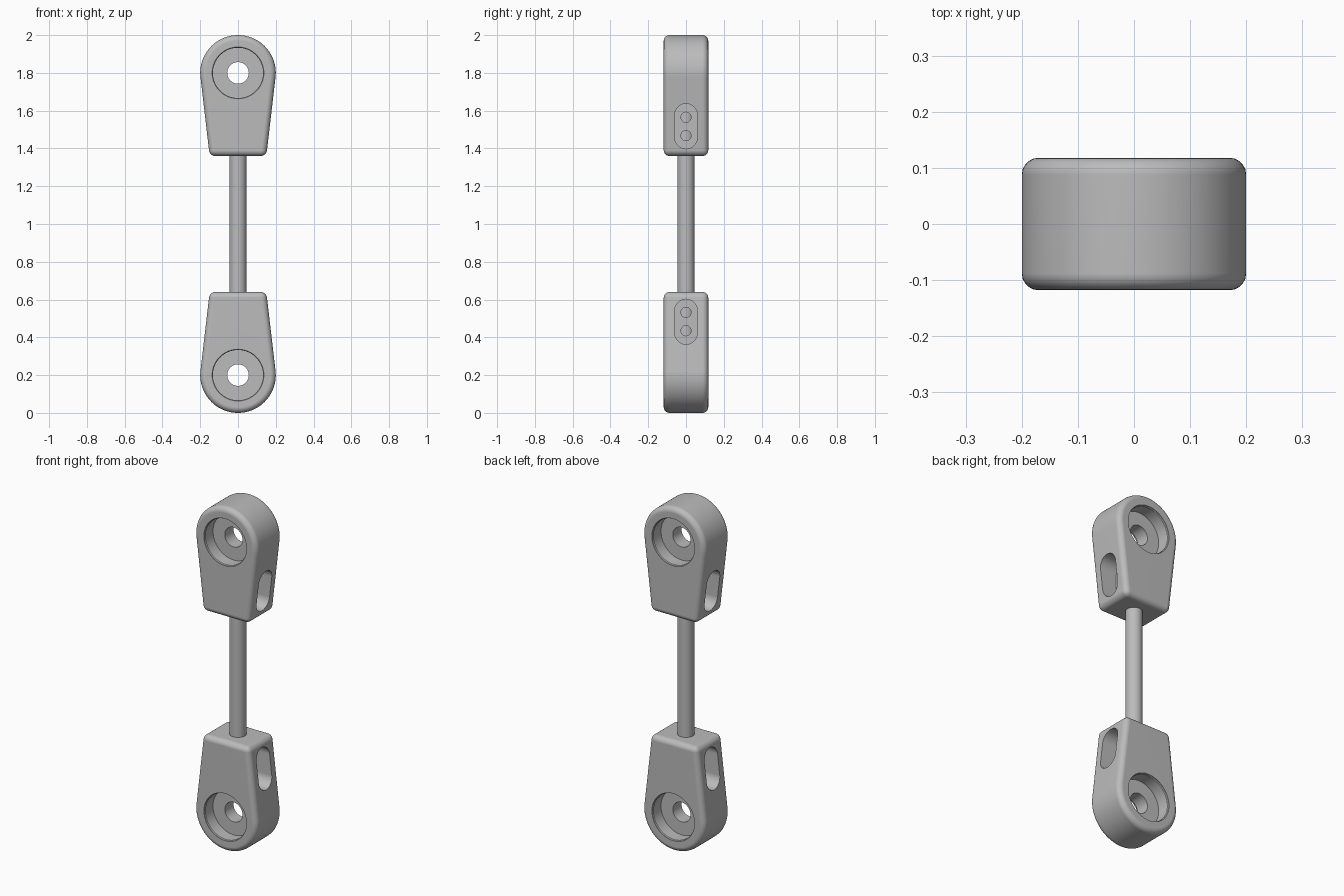
import bpy, bmesh, math
from mathutils import Matrix, Vector

if "Cube" in bpy.data.objects:
    bpy.data.objects.remove(bpy.data.objects["Cube"])

grey = bpy.data.materials.new("plain grey")
grey.diffuse_color = (0.5, 0.5, 0.5, 1)
grey.use_nodes = True
grey.node_tree.nodes["Principled BSDF"].inputs["Base Color"].default_value = grey.diffuse_color


def new_object(name, bm):
    bmesh.ops.recalc_face_normals(bm, faces=bm.faces)
    mesh = bpy.data.meshes.new(name)
    bm.to_mesh(mesh)
    bm.free()
    mesh.materials.append(grey)
    ob = bpy.data.objects.new(name, mesh)
    bpy.context.collection.objects.link(ob)
    return ob


def prism(name, points, offset):
    """Extrude a closed outline of 3D points by an offset vector."""
    bm = bmesh.new()
    face = bm.faces.new([bm.verts.new(p) for p in points])
    ext = bmesh.ops.extrude_face_region(bm, geom=[face])
    verts = [v for v in ext["geom"] if isinstance(v, bmesh.types.BMVert)]
    bmesh.ops.translate(bm, verts=verts, vec=Vector(offset))
    return new_object(name, bm)


def cylinder(name, radius, length, matrix, sides=48):
    bm = bmesh.new()
    bmesh.ops.create_cone(bm, cap_ends=True, segments=sides, radius1=radius,
                          radius2=radius, depth=length, matrix=matrix)
    return new_object(name, bm)


def lathe_y(name, profile, centre_z, sides=64):
    """Revolve (radius, y) pairs around a y-axis line at centre_z."""
    bm = bmesh.new()
    rings = []
    for r, y in profile:
        rings.append([bm.verts.new((r * math.cos(2 * math.pi * i / sides), y,
                                    centre_z + r * math.sin(2 * math.pi * i / sides)))
                      for i in range(sides)])
    for a, b in zip(rings, rings[1:]):
        for i in range(sides):
            j = (i + 1) % sides
            bm.faces.new((a[i], a[j], b[j], b[i]))
    bm.faces.new(rings[0])
    bm.faces.new(rings[-1])
    return new_object(name, bm)


def apply_all(ob):
    bpy.context.view_layer.objects.active = ob
    for m in list(ob.modifiers):
        bpy.ops.object.modifier_apply(modifier=m.name)


def smooth(ob):
    bpy.ops.object.select_all(action='DESELECT')
    ob.select_set(True)
    bpy.context.view_layer.objects.active = ob
    bpy.ops.object.shade_smooth_by_angle(angle=math.radians(30))


# Upper end block: round eye tapering to a flat end
EYE_Z, EYE_R, HALF_T = 1.8, 0.2, 0.118
t = math.radians(6.66)
outline = [(-0.15, -HALF_T, 1.36), (0.15, -HALF_T, 1.36)]
for i in range(49):
    a = -t + (math.pi + 2 * t) * i / 48
    outline.append((EYE_R * math.cos(a), -HALF_T, EYE_Z + EYE_R * math.sin(a)))
upper = prism("upper_end_block", outline, (0, 2 * HALF_T, 0))
bev = upper.modifiers.new("round edges", 'BEVEL')
bev.width, bev.segments = 0.03, 5
bev.limit_method, bev.angle_limit = 'ANGLE', math.radians(40)

# Eye cutter: counterbores on both faces with a bore through the middle
half = [(0.137, 0.2), (0.137, 0.114), (0.133, 0.11), (0.133, 0.04), (0.057, 0.04)]
cutters = [lathe_y("eye_cutter", [(r, -y) for r, y in half] + half[::-1], EYE_Z)]

# Side slot pockets
for side in (-1, 1):
    pts = []
    for i in range(34):
        k = i if i < 17 else i - 17
        a = math.pi * k / 16 + (0 if i < 17 else math.pi)
        zc = 1.577 if i < 17 else 1.458
        pts.append((side * 0.07, 0.06 * math.cos(a), zc + 0.06 * math.sin(a)))
    cutters.append(prism("slot_cutter", pts, (side * 0.2, 0, 0)))

# Screw holes running in to the rod
for z in (1.565, 1.468):
    cutters.append(cylinder("screw_hole_cutter", 0.027, 0.25,
                            Matrix.Translation((0, 0, z)) @ Matrix.Rotation(math.pi / 2, 4, 'Y'), 32))

for c in cutters:
    c.hide_render = True
    b = upper.modifiers.new("cut", 'BOOLEAN')
    b.operation, b.solver, b.object = 'DIFFERENCE', 'EXACT', c
apply_all(upper)
for c in cutters:
    bpy.data.objects.remove(c)
smooth(upper)

# Lower end block: the upper one turned upside down
lower = bpy.data.objects.new("lower_end_block", upper.data)
lower.matrix_world = Matrix.Translation((0, 0, 2)) @ Matrix.Rotation(math.pi, 4, 'Y')
bpy.context.collection.objects.link(lower)
for ob in (upper, lower):
    w = ob.modifiers.new("even shading", 'WEIGHTED_NORMAL')
    w.keep_sharp = True

# Connecting rod, seated inside both blocks
rod = cylinder("connecting_rod", 0.045, 1.27, Matrix.Translation((0, 0, 1)))
smooth(rod)
